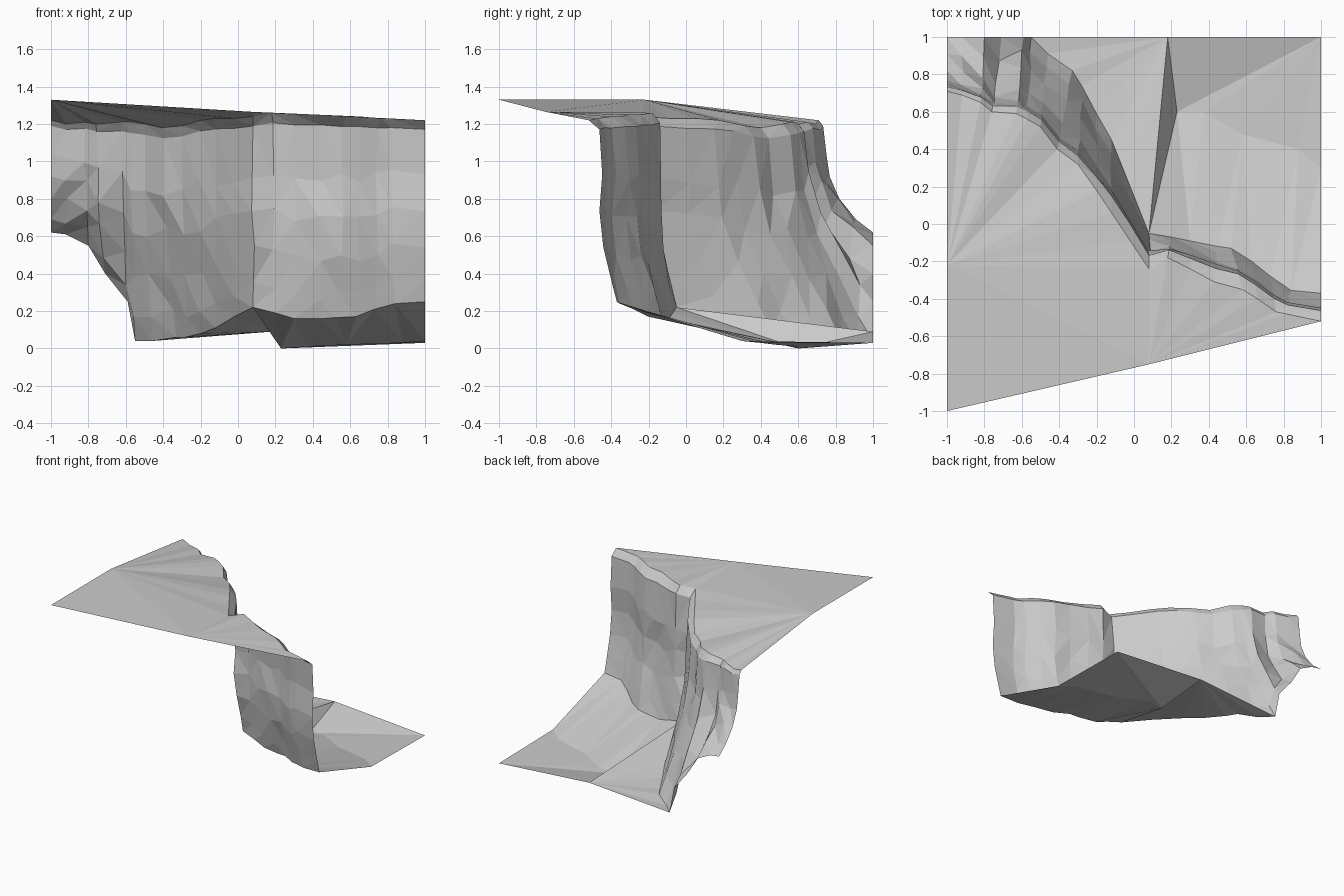
import bpy, bmesh, random
from mathutils import Vector

if "Cube" in bpy.data.objects:
    bpy.data.objects.remove(bpy.data.objects["Cube"])

random.seed(4)

# Cliff columns, left to right: rim (x, y, z) and foot (x, y, z)
COLUMNS = [
    (-1.00, .71, 1.22, -1.00, 1.0, .62), (-.92, .69, 1.20, -.92, 1.0, .61),
    (-.82, .65, 1.21, -.80, 1.0, .55), (-.76, .60, 1.20, -.71, 1.0, .40),
    (-.63, .59, 1.21, -.59, 1.0, .25), (-.57, .56, 1.21, -.55, 1.0, .04),
    (-.50, .52, 1.20, -.46, .91, .04),
    (-.41, .40, 1.18, -.33, .82, .06), (-.30, .32, 1.19, -.28, .74, .06),
    (-.20, .18, 1.22, -.20, .59, .08), (-.12, .06, 1.23, -.12, .45, .11),
    (-.02, -.09, 1.23, -.02, .20, .17), (.08, -.24, 1.24, .08, -.05, .22),
    (.18, -.18, 1.26, .20, -.07, .19), (.30, -.24, 1.25, .30, -.09, .16),
    (.43, -.31, 1.25, .45, -.12, .16), (.58, -.35, 1.24, .52, -.13, .165),
    (.66, -.40, 1.24, .63, -.20, .17), (.76, -.47, 1.23, .73, -.28, .21),
    (.81, -.48, 1.23, .84, -.355, .24), (1.00, -.52, 1.22, 1.00, -.37, .25),
]
# Drop from rim to foot, and how far out the wall has come at each drop
DROP = (0, .05, .3, .5, .7, .88, 1)
OUT_EDGE = (0, .08, .14, .20, .38, .68, 1)
OUT_LEFT = (0, .10, .16, .32, .60, .82, 1)
OUT_RIGHT = (0, .38, .48, .38, .52, .80, 1)
CORNER = 12


def make(name, faces):
    """Build a flat-shaded sheet from faces given as lists of points."""
    bm = bmesh.new()
    for f in faces:
        bm.faces.new([bm.verts.new(p) for p in f])
    bmesh.ops.remove_doubles(bm, verts=bm.verts, dist=.0005)
    bmesh.ops.triangulate(bm, faces=bm.faces)
    mesh = bpy.data.meshes.new(name)
    bm.to_mesh(mesh)
    bm.free()
    ob = bpy.data.objects.new(name, mesh)
    bpy.context.collection.objects.link(ob)
    # ground and plateau face up, the wall faces the low side
    for p in mesh.polygons:
        side = p.normal.y + p.normal.x * .5 if name == "cliff_wall" else p.normal.z
        if side < 0:
            p.flip()


def fan(center, pts):
    return [(center, a, b) for a, b in zip(pts, pts[1:])]


def wall_column(c):
    rim, foot = Vector(c[:3]), Vector(c[3:])
    w = min(max((c[0] + .3) / .38, 0), 1)
    col = []
    for i, d in enumerate(DROP):
        s = OUT_EDGE[i] if c[0] < -.7 else OUT_LEFT[i] * (1 - w) + OUT_RIGHT[i] * w
        p = rim.lerp(foot, s)
        p.z = rim.z + (foot.z - rim.z) * d
        if 1 < i < 6 and abs(c[0]) < 1:      # rocky unevenness
            p += Vector([random.uniform(-r, r) for r in (.008, .008, .03)])
        p.y = min(p.y, 1)
        col.append(p)
    return col


# Cliff wall
cols = [wall_column(c) for c in COLUMNS]
quads = []
for a, b in zip(cols, cols[1:]):
    for i in range(len(DROP) - 1):
        quads.append((a[i], a[i + 1], b[i + 1], b[i]))
make("cliff_wall", quads)

# Upper plateau: two fans meeting at the inner corner of the rim
rim = [c[0] for c in cols]
outer, west, front = Vector((-1, -1, 1.33)), Vector((-1, -.22, 1.33)), Vector((.08, -.75, 1.265))
make("upper_plateau", fan(west, rim[:CORNER + 1]) + fan(front, rim[CORNER:])
     + [(west, outer, front), (west, front, rim[CORNER])])

# Lower ground, left of the crease
foot = [c[-1] for c in cols]
back = Vector((.18, 1, .09))
make("lower_ground_left", fan(back, foot[5:CORNER + 1]))

# Lower ground, right: steep sliver, slope down to the dip line, flat strip beyond
dip = [Vector(p) for p in ((.23, .6, 0), (.37, .6, .01), (.58, .48, .02), (.88, .4, .03), (1, .3, .04))]
far = Vector((1, 1, .03))
faces = [(back, foot[CORNER], dip[0])]
near = foot[CORNER:]
n = len(near) - 1
for i in range(n):
    j, k = round(i * 4 / n), round((i + 1) * 4 / n)
    faces.append((near[i], dip[j], near[i + 1]))
    if k > j:
        faces.append((near[i + 1], dip[j], dip[k]))
faces += fan(far, [back] + dip)
make("lower_ground_right", faces)
